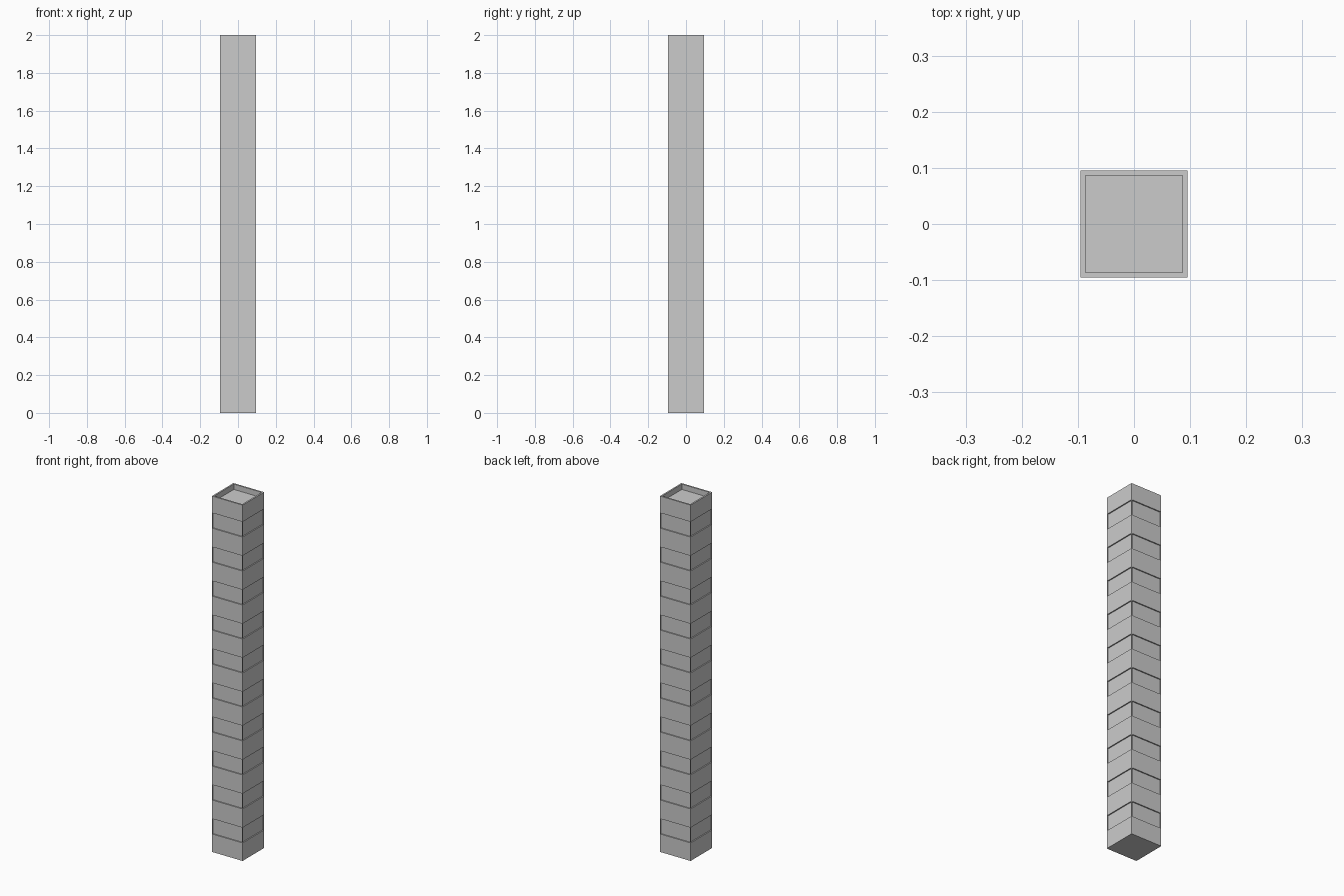
import bpy, bmesh

if "Cube" in bpy.data.objects:
    bpy.data.objects.remove(bpy.data.objects["Cube"])

HALF = 0.0955       # half width of the column
HEIGHT = 2.0
MARGIN = 0.0065     # border left beside each panel
DEPTH = 0.0063      # panel recess
FIRST, PITCH, PANEL = 0.103, 0.191, 0.082

# level heights: each panel band is widened by the inset margin
levels = [0.0]
for i in range(10):
    z = FIRST + i * PITCH
    levels += [z - MARGIN, z + PANEL + MARGIN]
levels.append(HEIGHT)

bm = bmesh.new()
corners = [(-HALF, -HALF), (HALF, -HALF), (HALF, HALF), (-HALF, HALF)]
rings = [[bm.verts.new((x, y, z)) for x, y in corners] for z in levels]

# column walls, remembering the panel bands
panels = []
for n, (low, high) in enumerate(zip(rings, rings[1:])):
    for k in range(4):
        j = (k + 1) % 4
        face = bm.faces.new((low[k], low[j], high[j], high[k]))
        if n % 2 == 1:
            panels.append(face)
bm.faces.new(rings[0][::-1])
top = bm.faces.new(rings[-1])
bm.normal_update()


def recess(faces, margin, depth):
    """Inset each face, then push it straight inwards."""
    bmesh.ops.inset_individual(bm, faces=faces, thickness=margin, depth=0)
    bm.normal_update()
    bmesh.ops.inset_individual(bm, faces=faces, thickness=0, depth=-depth)
    bm.normal_update()


# side panels and the tray in the top
recess(panels, MARGIN, DEPTH)
recess([top], 0.0125, 0.03)

mesh = bpy.data.meshes.new("panelled_column")
bm.to_mesh(mesh)
bm.free()
column = bpy.data.objects.new("panelled_column", mesh)
bpy.context.collection.objects.link(column)
